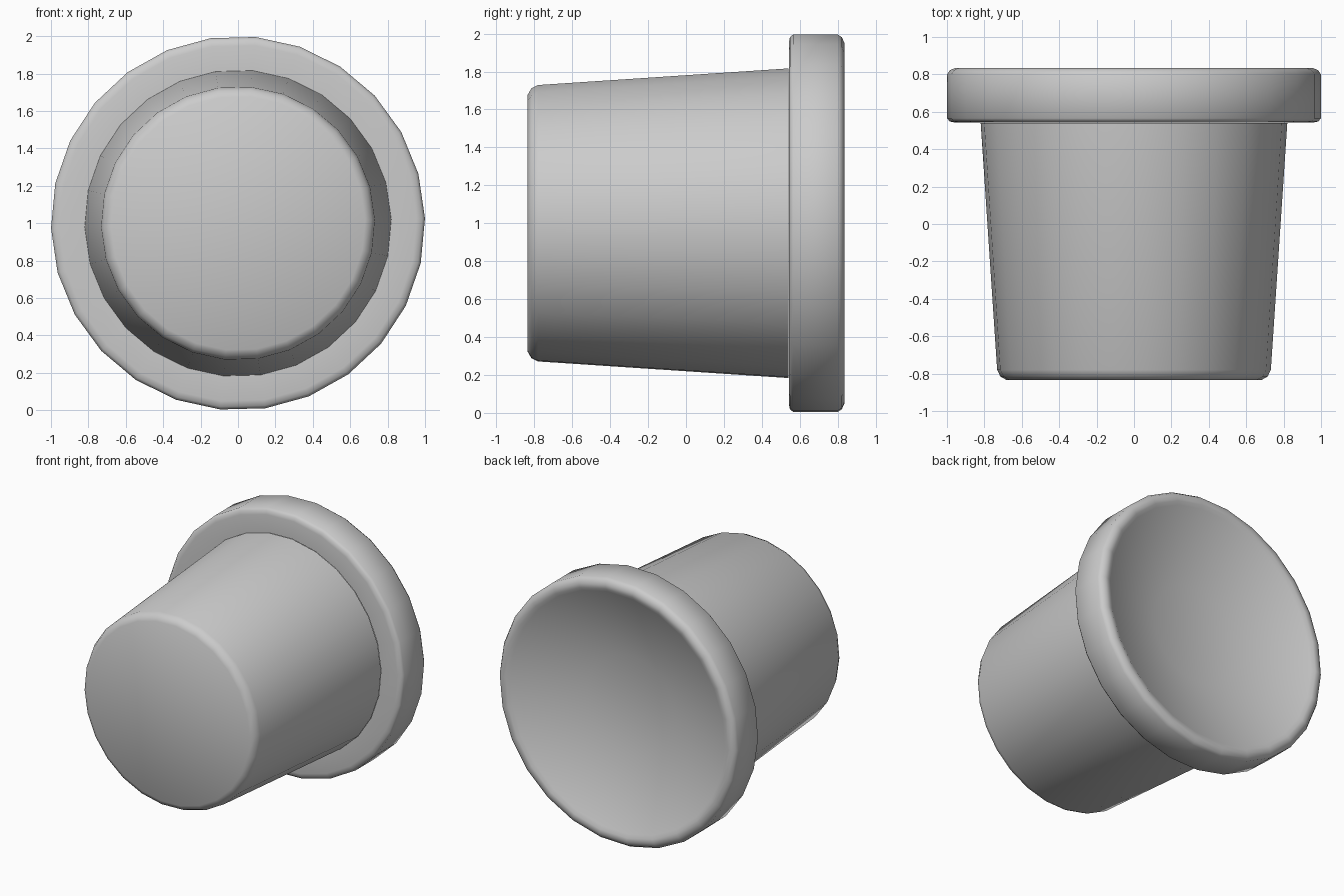
import bpy, bmesh, math

if "Cube" in bpy.data.objects:
    bpy.data.objects.remove(bpy.data.objects["Cube"])

SIDES = 26
PHASE = math.radians(1.5)


def lathe(name, profile, cap_first=False, cap_last=False):
    """Revolve (radius, y) points around the y axis at height z = 1."""
    bm = bmesh.new()
    rings = []
    for r, y in profile:
        ring = []
        for i in range(SIDES):
            a = PHASE + 2 * math.pi * i / SIDES
            ring.append(bm.verts.new((r * math.cos(a), y, 1 + r * math.sin(a))))
        rings.append(ring)
    for lo, hi in zip(rings, rings[1:]):
        for i in range(SIDES):
            j = (i + 1) % SIDES
            bm.faces.new((lo[i], lo[j], hi[j], hi[i]))
    if cap_first:
        bm.faces.new(rings[0][::-1])
    if cap_last:
        bm.faces.new(rings[-1])
    # profiles run from front to back, so flip windings to face outward
    bmesh.ops.reverse_faces(bm, faces=[f for f in bm.faces if len(f.verts) == 4])
    for f in bm.faces:
        if len(f.verts) > 4:
            f.normal_update()
            want = -1 if cap_first else 1
            if f.normal.y * want < 0:
                f.normal_flip()
    mesh = bpy.data.meshes.new(name)
    bm.to_mesh(mesh)
    bm.free()
    obj = bpy.data.objects.new(name, mesh)
    bpy.context.collection.objects.link(obj)
    bpy.ops.object.select_all(action='DESELECT')
    obj.select_set(True)
    bpy.context.view_layer.objects.active = obj
    bpy.ops.object.shade_smooth_by_angle(angle=math.radians(50))
    return obj


# Tapered plug body with a bevelled front end
lathe("tapered_body",
      [(0.68, -0.835), (0.715, -0.815), (0.732, -0.78), (0.82, 0.54)],
      cap_first=True)

# Flange with rounded edges and a dished back
lathe("flange",
      [(0.82, 0.542), (0.955, 0.542), (0.985, 0.548), (1.0, 0.565),
       (1.0, 0.80), (0.985, 0.822), (0.955, 0.835), (0.925, 0.833),
       (0.90, 0.818), (0.37, 0.655)],
      cap_last=True)
